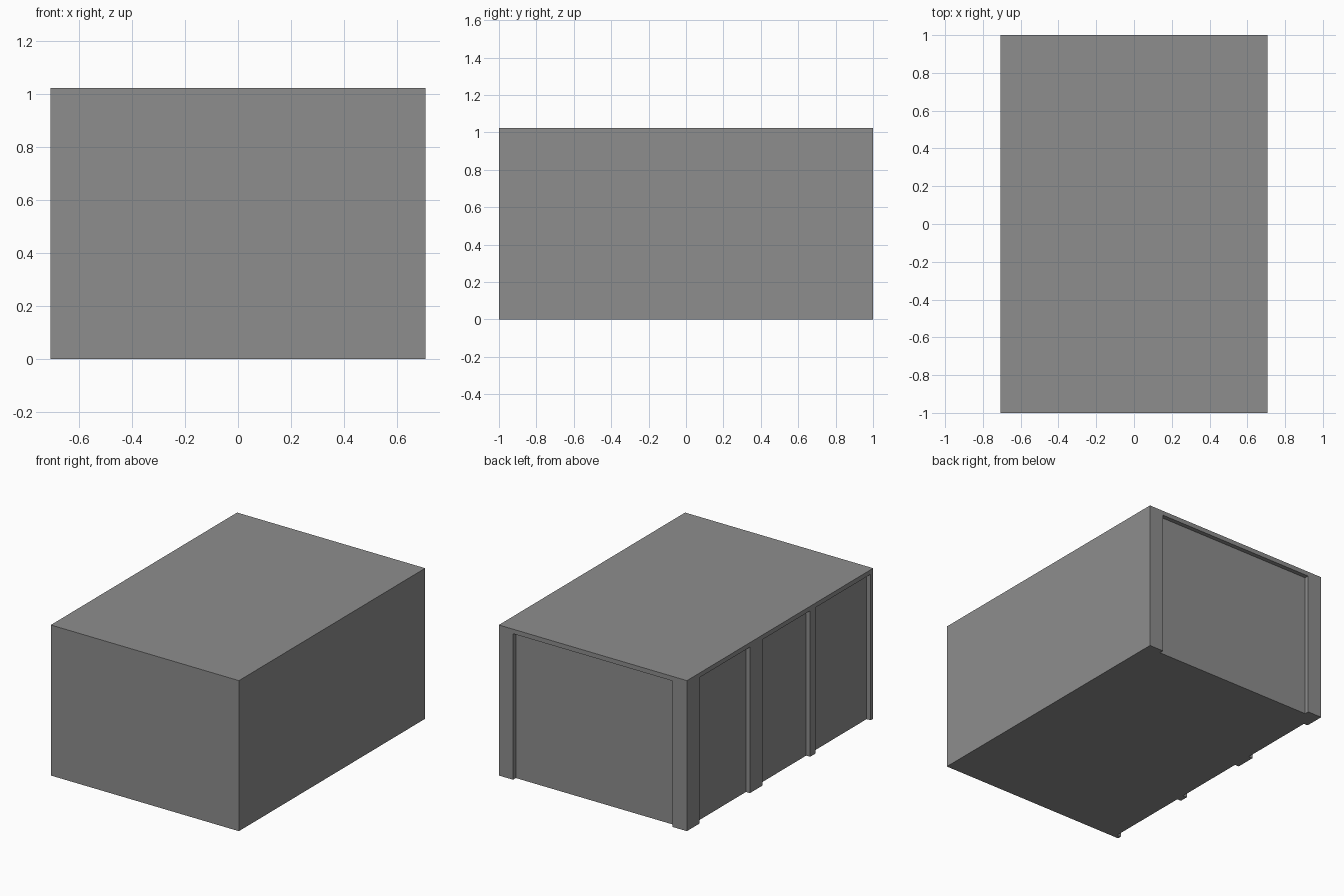
import bpy

if "Cube" in bpy.data.objects:
    bpy.data.objects.remove(bpy.data.objects["Cube"])

W, D, H = 0.707, 1.0, 1.023   # half width, half depth, height
RECESS = 0.03                 # depth of the wall bays
BAY_TOP = 0.992               # underside of the lintel

grey = bpy.data.materials.new("plain_grey")
grey.diffuse_color = (0.27, 0.27, 0.27, 1)
grey.use_nodes = True
grey.node_tree.nodes["Principled BSDF"].inputs["Base Color"].default_value = grey.diffuse_color


def box(name, x0, x1, y0, y1, z0, z1):
    bpy.ops.mesh.primitive_cube_add(
        size=1, location=((x0 + x1) / 2, (y0 + y1) / 2, (z0 + z1) / 2))
    ob = bpy.context.object
    ob.name = name
    ob.scale = (x1 - x0, y1 - y0, z1 - z0)
    bpy.ops.object.transform_apply(location=True, rotation=False, scale=True)
    ob.data.materials.append(grey)
    return ob


# Solid block
building = box("building_block", -W, W, -D, D, 0, H)

# Bay cutters: one wide bay on the back, three on the left side
cutters = [box("back_bay_cutter", -0.6, 0.6, D - RECESS, D + 0.1, -0.1, BAY_TOP)]
for y0, y1 in ((0.323, 0.866), (-0.323, 0.188), (-0.973, -0.38)):
    cutters.append(box("side_bay_cutter", -W - 0.1, -W + RECESS, y0, y1, -0.1, BAY_TOP))

# Cut the bays, leaving posts and lintels standing proud
bpy.context.view_layer.objects.active = building
for c in cutters:
    c.hide_render = True
    mod = building.modifiers.new("bay", 'BOOLEAN')
    mod.operation = 'DIFFERENCE'
    mod.solver = 'EXACT'
    mod.object = c
    bpy.ops.object.modifier_apply(modifier=mod.name)
for c in cutters:
    bpy.data.objects.remove(c, do_unlink=True)
